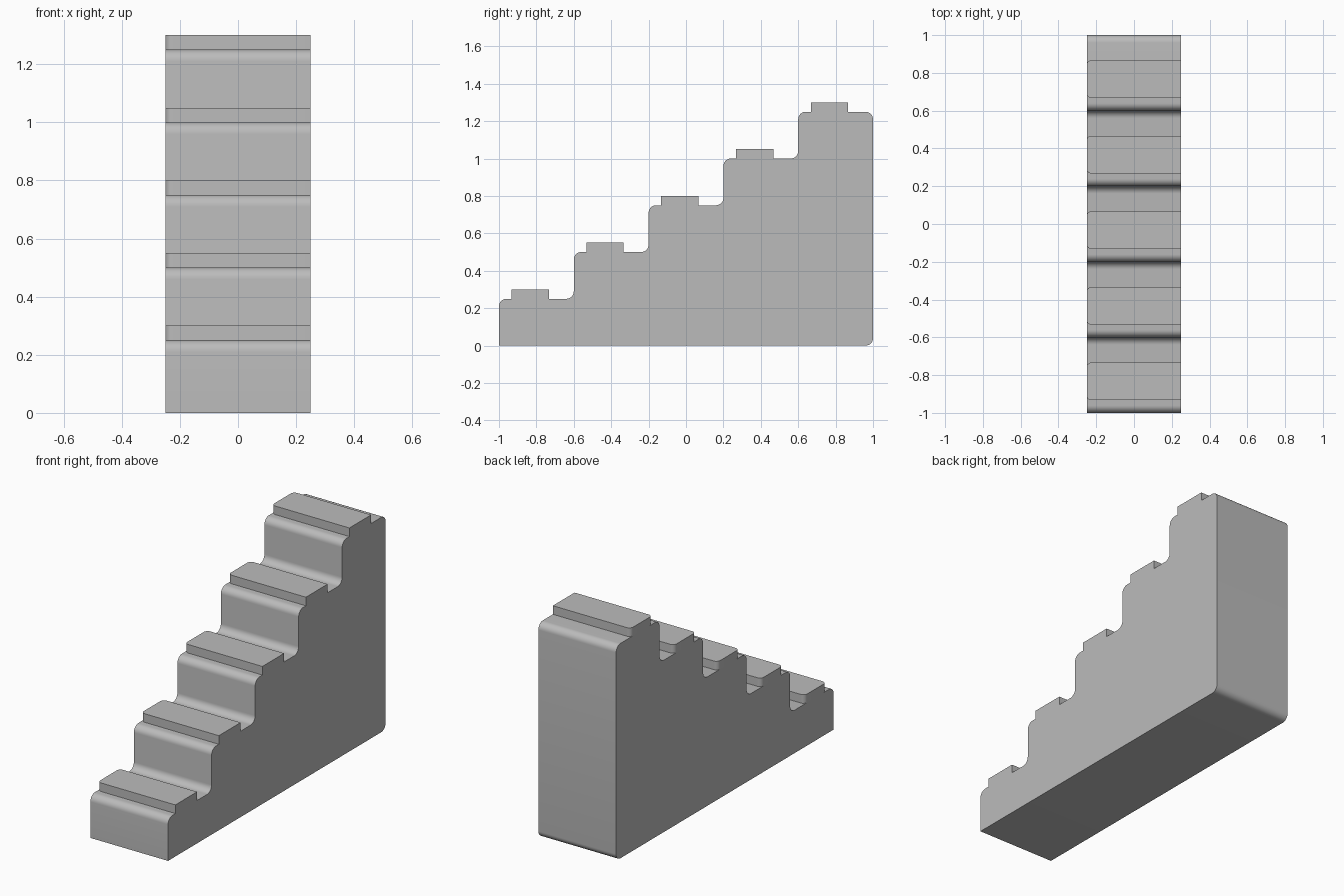
import bpy
import bmesh
import math
from mathutils import Vector

cube = bpy.data.objects.get("Cube")
if cube:
    bpy.data.objects.remove(cube)

STEPS, RUN, RISE = 5, 0.4, 0.25
HALF_WIDTH = 0.25
FILLET = 0.04
PAD_INSET, PAD_DEPTH, PAD_HEIGHT, PAD_RADIUS = 0.067, 0.2, 0.05, 0.025

# One plain grey for everything
grey = bpy.data.materials.new("plain_grey")
grey.use_nodes = True
colour = (0.5, 0.5, 0.5, 1)
grey.diffuse_color = colour
grey.node_tree.nodes["Principled BSDF"].inputs["Base Color"].default_value = colour


def round_corners(corners, segments=8):
    """Replace each (u, v, radius) corner by a right-angle fillet arc."""
    points = []
    for i, (u, v, radius) in enumerate(corners):
        here = Vector((u, v))
        if radius == 0:
            points.append(here)
            continue
        before = (Vector(corners[i - 1][:2]) - here).normalized() * radius
        after = (Vector(corners[(i + 1) % len(corners)][:2]) - here).normalized() * radius
        for s in range(segments + 1):
            a = math.pi / 2 * s / segments
            points.append(here + before * (1 - math.sin(a)) + after * (1 - math.cos(a)))
    return points


def extrude_outline(name, verts, offset):
    """Extrude a closed planar outline into a solid with smooth fillets."""
    bm = bmesh.new()
    face = bm.faces.new([bm.verts.new(v) for v in verts])
    result = bmesh.ops.extrude_face_region(bm, geom=[face], use_keep_orig=True)
    moved = [g for g in result["geom"] if isinstance(g, bmesh.types.BMVert)]
    bmesh.ops.translate(bm, verts=moved, vec=offset)
    bmesh.ops.recalc_face_normals(bm, faces=bm.faces)
    mesh = bpy.data.meshes.new(name)
    bm.to_mesh(mesh)
    bm.free()
    mesh.materials.append(grey)
    obj = bpy.data.objects.new(name, mesh)
    bpy.context.collection.objects.link(obj)
    bpy.ops.object.select_all(action="DESELECT")
    obj.select_set(True)
    bpy.context.view_layer.objects.active = obj
    bpy.ops.object.shade_smooth_by_angle(angle=math.radians(30))
    return obj


# Staircase body: side profile in y and z, filleted at nosings and inner corners
corners = [(1, 0, FILLET), (-1, 0, 0)]
for i in range(STEPS):
    front, top = -1 + i * RUN, (i + 1) * RISE
    corners += [(front, top, FILLET), (front + RUN, top, FILLET)]
extrude_outline("staircase_body",
                [(-HALF_WIDTH, p.x, p.y) for p in round_corners(corners)],
                (2 * HALF_WIDTH, 0, 0))

# Tread pads: raised strips with rounded corners on the -x end
for i in range(STEPS):
    y0 = -1 + i * RUN + PAD_INSET
    y1 = y0 + PAD_DEPTH
    z = (i + 1) * RISE
    outline = round_corners([(-HALF_WIDTH, y0, PAD_RADIUS), (HALF_WIDTH, y0, 0),
                             (HALF_WIDTH, y1, 0), (-HALF_WIDTH, y1, PAD_RADIUS)])
    extrude_outline(f"tread_pad_{i + 1}", [(p.x, p.y, z) for p in outline],
                    (0, 0, PAD_HEIGHT))
